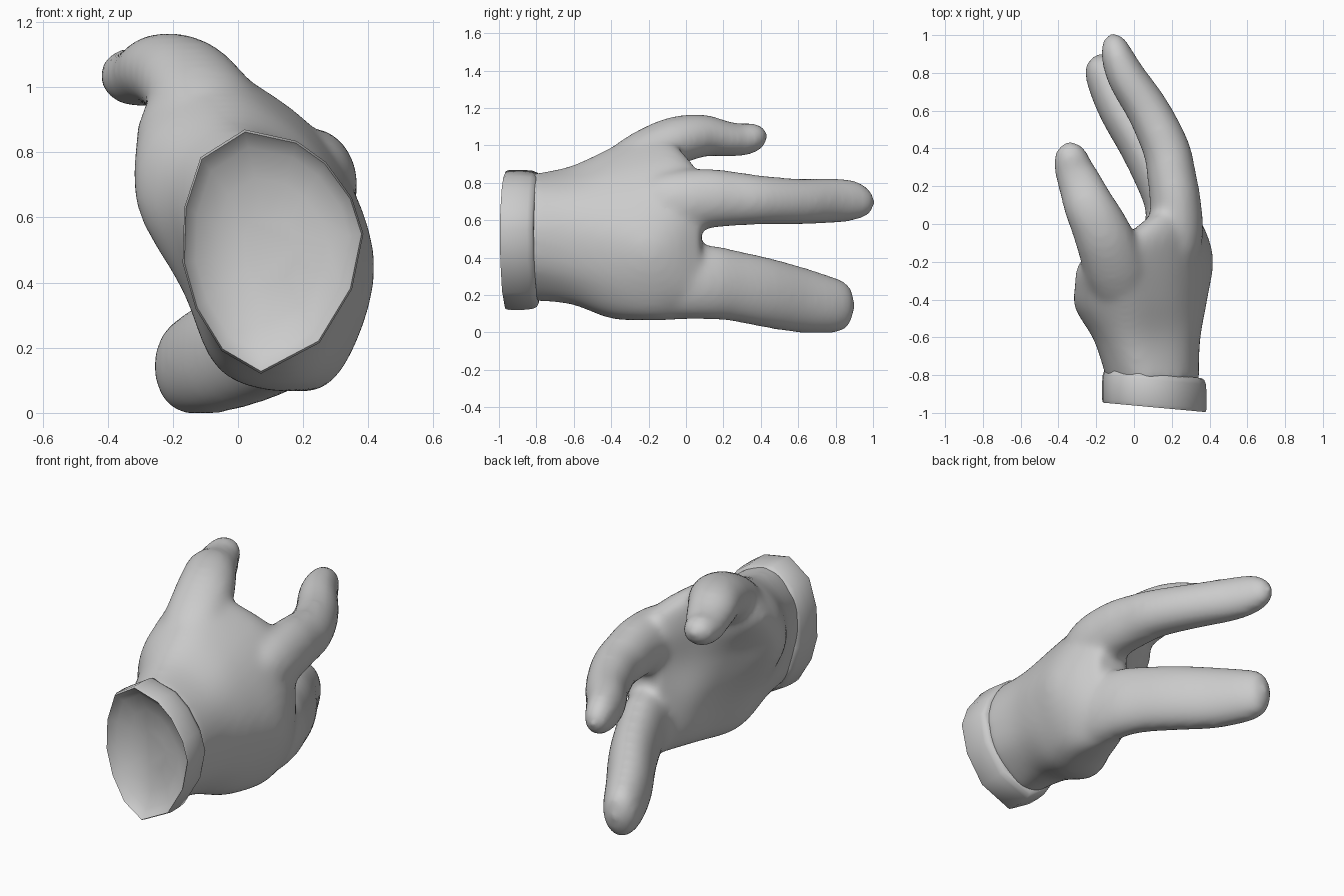
import bpy, bmesh, math
from mathutils import Vector

if "Cube" in bpy.data.objects:
    bpy.data.objects.remove(bpy.data.objects["Cube"])

grey = bpy.data.materials.new("light grey")
grey.diffuse_color = (0.6, 0.6, 0.6, 1)
grey.use_nodes = True
grey.node_tree.nodes["Principled BSDF"].inputs["Base Color"].default_value = grey.diffuse_color


def loft(bm, rings):
    """Skin a list of equal-length point rings and close both ends."""
    rows = [[bm.verts.new(p) for p in r] for r in rings]
    n = len(rows[0])
    for a, b in zip(rows, rows[1:]):
        for i in range(n):
            bm.faces.new((a[i], a[(i + 1) % n], b[(i + 1) % n], b[i]))
    bm.faces.new(rows[0])
    bm.faces.new(list(reversed(rows[-1])))


def spline(pts, closed, steps=4):
    """Catmull-Rom curve through the points."""
    pts = [Vector(p) for p in pts]
    n = len(pts)
    at = (lambda i: pts[i % n]) if closed else (lambda i: pts[max(0, min(n - 1, i))])
    out = []
    for i in range(n if closed else n - 1):
        a, b, c, d = (at(i + k) for k in (-1, 0, 1, 2))
        for s in range(steps):
            t = s / steps
            out.append(0.5 * (2 * b + (c - a) * t + (2 * a - 5 * b + 4 * c - d) * t * t
                              + (3 * b - a - 3 * c + d) * t ** 3))
    return out if closed else out + [pts[-1]]


def digit(bm, path, n=24):
    """Tube along path of (x, y, z, half width, half height)."""
    path = spline(path, False, 3)
    pts = [Vector(p[:3]) for p in path]
    rings = []
    for i, p in enumerate(path):
        t = (pts[min(i + 1, len(pts) - 1)] - pts[max(i - 1, 0)]).normalized()
        side = t.cross(Vector((0, 0, 1))).normalized()
        up = side.cross(t)
        rings.append([pts[i] + side * (p[3] * math.cos(a)) + up * (p[4] * math.sin(a))
                      for a in (2 * math.pi * k / n for k in range(n))])
    loft(bm, rings)


def finish(bm, name):
    bmesh.ops.recalc_face_normals(bm, faces=bm.faces)
    me = bpy.data.meshes.new(name)
    bm.to_mesh(me)
    bm.free()
    me.materials.append(grey)
    ob = bpy.data.objects.new(name, me)
    bpy.context.collection.objects.link(ob)
    bpy.ops.object.select_all(action='DESELECT')
    ob.select_set(True)
    bpy.context.view_layer.objects.active = ob
    return ob


# Palm cross-sections (x, z) along y, clockwise from the top
palm = {
    -0.84: [(.04, .845), (.2, .8), (.3, .69), (.345, .53), (.29, .33),
            (.1, .17), (-.05, .24), (-.12, .42), (-.14, .58), (-.095, .74)],
    -0.62: [(-.02, .89), (.17, .82), (.3, .7), (.35, .52), (.3, .3),
            (.14, .155), (-.06, .21), (-.15, .4), (-.21, .63), (-.165, .8)],
    -0.40: [(-.06, .99), (.17, .88), (.32, .71), (.388, .5), (.34, .25),
            (.2, .085), (-.05, .12), (-.165, .37), (-.315, .64), (-.28, .87)],
    -0.20: [(-.15, 1.09), (.13, .95), (.32, .75), (.42, .47), (.36, .21),
            (.24, .07), (.02, .12), (-.06, .38), (-.16, .66), (-.29, .88)],
    -0.05: [(.0, 1.0), (.18, .92), (.32, .75), (.385, .48), (.345, .22),
            (.22, .07), (.06, .14), (.01, .38), (.02, .62), (-.03, .85)],
    0.08: [(.16, .84), (.23, .83), (.3, .73), (.31, .5), (.3, .24),
           (.2, .09), (.11, .16), (.11, .4), (.12, .6), (.12, .75)],
}
cross = [spline([(x, y, z) for x, z in sec], True) for y, sec in palm.items()]
bm = bmesh.new()
loft(bm, list(zip(*[spline(line, False) for line in zip(*cross)])))

# Upper finger
digit(bm, [(.17, -.35, .66, .1, .12), (.222, -.1, .69, .14, .17), (.22, .1, .715, .137, .162),
           (.2, .25, .715, .13, .147), (.17, .4, .708, .125, .132), (.075, .6, .70, .115, .124),
           (-.035, .77, .705, .104, .122), (-.085, .88, .705, .088, .112), (-.105, .95, .70, .07, .088),
           (-.115, .99, .70, .045, .055), (-.12, 1.01, .70, .01, .01)])
# Lower finger
digit(bm, [(.15, -.35, .3, .1, .14), (.2, -.1, .27, .13, .19), (.185, .1, .27, .128, .2),
           (.128, .25, .25, .126, .19), (.045, .42, .215, .126, .187), (-.062, .6, .175, .122, .177),
           (-.132, .74, .15, .112, .157), (-.167, .82, .14, .097, .14), (-.185, .87, .137, .07, .105),
           (-.195, .9, .135, .01, .01)])
# Thumb
digit(bm, [(-.02, -.55, .72, .1, .1), (-.08, -.3, .9, .165, .13), (-.14, -.12, 1.0, .16, .132),
           (-.19, .0, 1.04, .148, .125), (-.24, .1, 1.052, .135, .113), (-.28, .2, 1.037, .12, .097),
           (-.318, .29, 1.03, .105, .088), (-.335, .36, 1.043, .09, .08), (-.343, .41, 1.055, .062, .055),
           (-.347, .437, 1.06, .01, .01)])

# Fuse palm and digits into one smooth skin
hand = finish(bm, "hand")
mod = hand.modifiers.new("fuse", 'REMESH')
mod.mode = 'VOXEL'
mod.voxel_size = 0.018
mod.use_smooth_shade = True
mod = hand.modifiers.new("soften", 'SMOOTH')
mod.factor = 0.5
mod.iterations = 18
for name in ("fuse", "soften"):
    bpy.ops.object.modifier_apply(modifier=name)
bpy.ops.object.shade_smooth()

# Faceted cuff with a dished end
outline = [(.02, .87), (.18, .835), (.27, .77), (.35, .66), (.385, .55), (.35, .38), (.25, .215),
           (.07, .12), (-.05, .19), (-.13, .32), (-.17, .46), (-.165, .63), (-.115, .785)]


def cuff_ring(scale, y):
    return [(.1 + (x - .1) * scale, y - .09 * (x - .1), .5 + (z - .5) * scale) for x, z in outline]


bm = bmesh.new()
loft(bm, [cuff_ring(s, y) for s, y in (
    (.3, -.885), (.6, -.9), (.85, -.93), (.95, -.957), (.98, -.97),
    (1, -.95), (1, -.88), (.985, -.825), (.955, -.8), (.9, -.79))])
cuff = finish(bm, "wrist_cuff")
bpy.ops.object.shade_smooth_by_angle(angle=math.radians(75))
